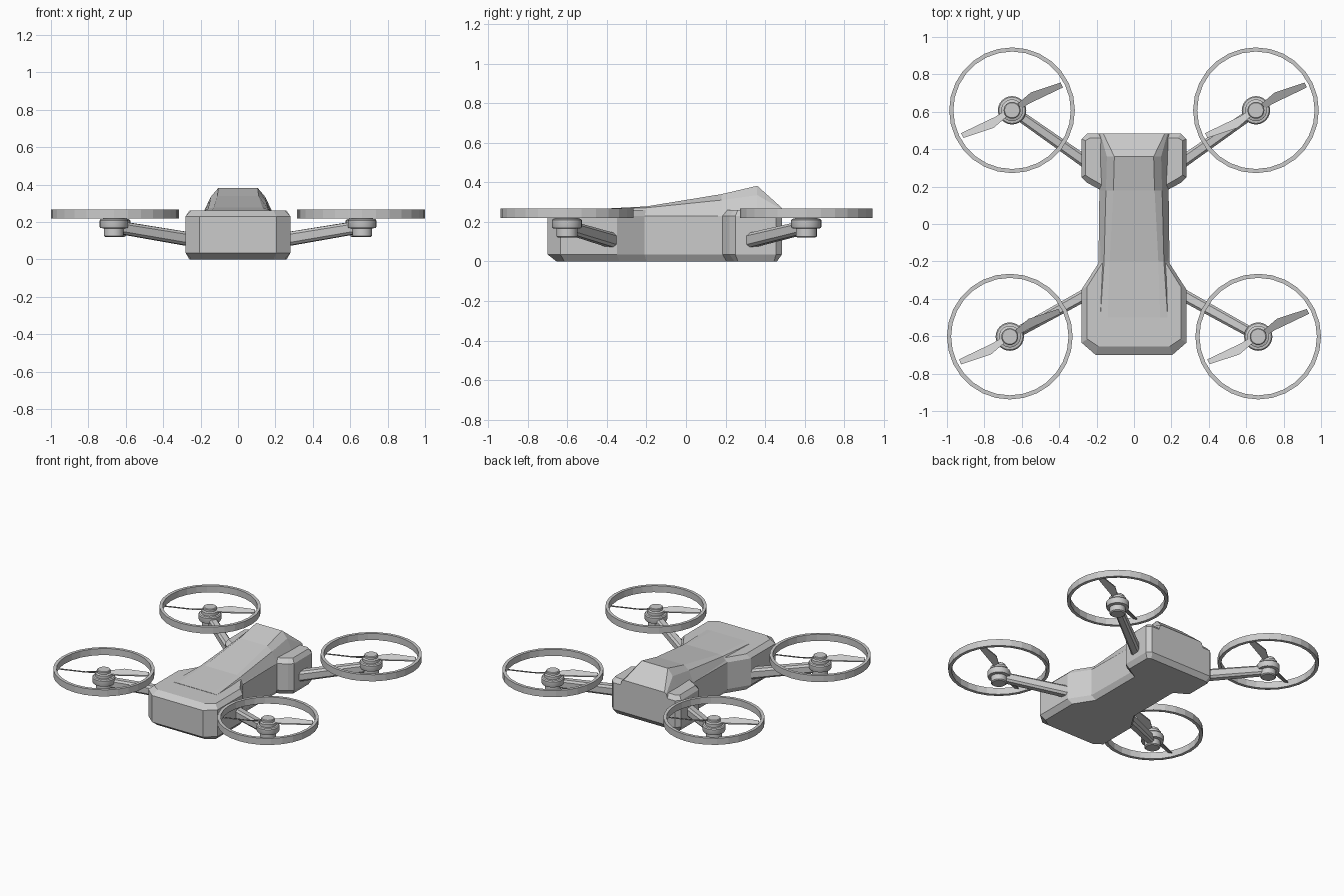
import bpy, bmesh
from math import cos, sin, pi
from mathutils import Vector

if "Cube" in bpy.data.objects:
    bpy.data.objects.remove(bpy.data.objects["Cube"])


def make(name, verts, faces, smooth=False):
    me = bpy.data.meshes.new(name)
    bm = bmesh.new()
    vs = [bm.verts.new(v) for v in verts]
    for f in faces:
        bm.faces.new([vs[i] for i in f])
    bmesh.ops.recalc_face_normals(bm, faces=bm.faces)
    bm.to_mesh(me)
    bm.free()
    ob = bpy.data.objects.new(name, me)
    bpy.context.collection.objects.link(ob)
    if smooth:
        for o in bpy.context.selected_objects:
            o.select_set(False)
        ob.select_set(True)
        bpy.context.view_layer.objects.active = ob
        bpy.ops.object.shade_smooth_by_angle(angle=0.6)
    return ob


def loft(name, loops, closed=False, smooth=False):
    """Skin a stack of equal loops; cap the ends, or join last to first."""
    n, m = len(loops[0]), len(loops)
    faces = []
    for j in range(m if closed else m - 1):
        a, b = j * n, (j + 1) % m * n
        faces += [(a + i, a + (i + 1) % n, b + (i + 1) % n, b + i) for i in range(n)]
    if not closed:
        faces += [tuple(range(n))[::-1], tuple(range((m - 1) * n, m * n))]
    return make(name, [p for l in loops for p in l], faces, smooth)


def circle(c, r, z, n):
    return [(c[0] + r * cos(2 * pi * i / n), c[1] + r * sin(2 * pi * i / n), z)
            for i in range(n)]


# Body: waisted outline (outer x, y, inset x, inset y), chamfered top and bottom
half = [(0.205, -0.70, 0.19, -0.655), (0.28, -0.635, 0.25, -0.615),
        (0.28, -0.35, 0.25, -0.335), (0.19, -0.21, 0.165, -0.20),
        (0.185, 0.185, 0.165, 0.205), (0.25, 0.22, 0.235, 0.245),
        (0.28, 0.25, 0.26, 0.262), (0.28, 0.455, 0.26, 0.445),
        (0.25, 0.485, 0.235, 0.46)]
outer = [(p[0], p[1]) for p in half] + [(-p[0], p[1]) for p in half[::-1]]
inner = [(p[2], p[3]) for p in half] + [(-p[2], p[3]) for p in half[::-1]]
loft("body", [[(x, y, z) for x, y in ring] for ring, z in
              ((inner, 0.0), (outer, 0.035), (outer, 0.23), (inner, 0.26))])

# Rising top shell: sections (y, top half width, mid half width, base half width, z top, mid, base)
sections = [(-0.50, 0.14, 0.18, 0.20, 0.262, 0.260, 0.24),
            (-0.20, 0.13, 0.16, 0.188, 0.278, 0.271, 0.23),
            (0.18, 0.11, 0.15, 0.185, 0.340, 0.310, 0.23),
            (0.36, 0.105, 0.145, 0.185, 0.382, 0.335, 0.25),
            (0.485, 0.165, 0.18, 0.19, 0.270, 0.262, 0.23)]
loft("top_shell", [[(b, y, zb), (m, y, zm), (t, y, zt), (-t, y, zt), (-m, y, zm), (-b, y, zb)]
                   for y, t, m, b, zt, zm, zb in sections])

# Four rotors: centre, arm root
rotors = {"rear_left": ((-0.652, 0.608), (-0.20, 0.29)),
          "rear_right": ((0.652, 0.608), (0.20, 0.29)),
          "front_left": ((-0.664, -0.602), (-0.20, -0.345)),
          "front_right": ((0.664, -0.602), (0.20, -0.345))}
blade = [(0.03, 0.035, 0.245), (0.10, 0.095, 0.252), (0.26, 0.148, 0.250),
         (0.272, 0.122, 0.238), (0.09, 0.035, 0.228), (0.035, 0.0, 0.235)]

for name, (c, root) in rotors.items():
    # Arm: chamfered bar sloping up to the motor
    d = Vector((c[0] - root[0], c[1] - root[1], 0)).normalized()
    s = Vector((-d.y, d.x, 0))
    ends = [(Vector((root[0], root[1], 0.097)), 0.033, 0.037),
            (Vector((c[0], c[1], 0.170)) - d * 0.03, 0.028, 0.033)]
    prof = [(-1, -0.6), (-0.6, -1), (0.6, -1), (1, -0.6), (1, 0.6), (0.6, 1), (-0.6, 1), (-1, 0.6)]
    loft(name + "_arm", [[p + s * u * w + Vector((0, 0, v * h)) for u, v in prof]
                         for p, w, h in ends])

    # Motor: stacked turned profile (radius, z)
    turned = [(0.045, 0.12), (0.053, 0.126), (0.053, 0.165), (0.073, 0.168), (0.076, 0.175),
              (0.076, 0.208), (0.070, 0.215), (0.058, 0.217), (0.058, 0.238), (0.045, 0.243),
              (0.045, 0.258), (0.040, 0.262)]
    loft(name + "_motor", [circle(c, r, z, 24) for r, z in turned], smooth=True)

    # Guard ring
    loft(name + "_guard_ring", [circle(c, r, z, 28) for r, z in
         ((0.314, 0.219), (0.336, 0.219), (0.336, 0.267), (0.314, 0.267))], closed=True)

    # Two pitched blades
    for k, sgn in enumerate((1, -1)):
        loft(f"{name}_blade_{k + 1}", [[(c[0] + sgn * x, c[1] + sgn * y, z + dz)
                                        for x, y, z in blade] for dz in (-0.004, 0.004)])
